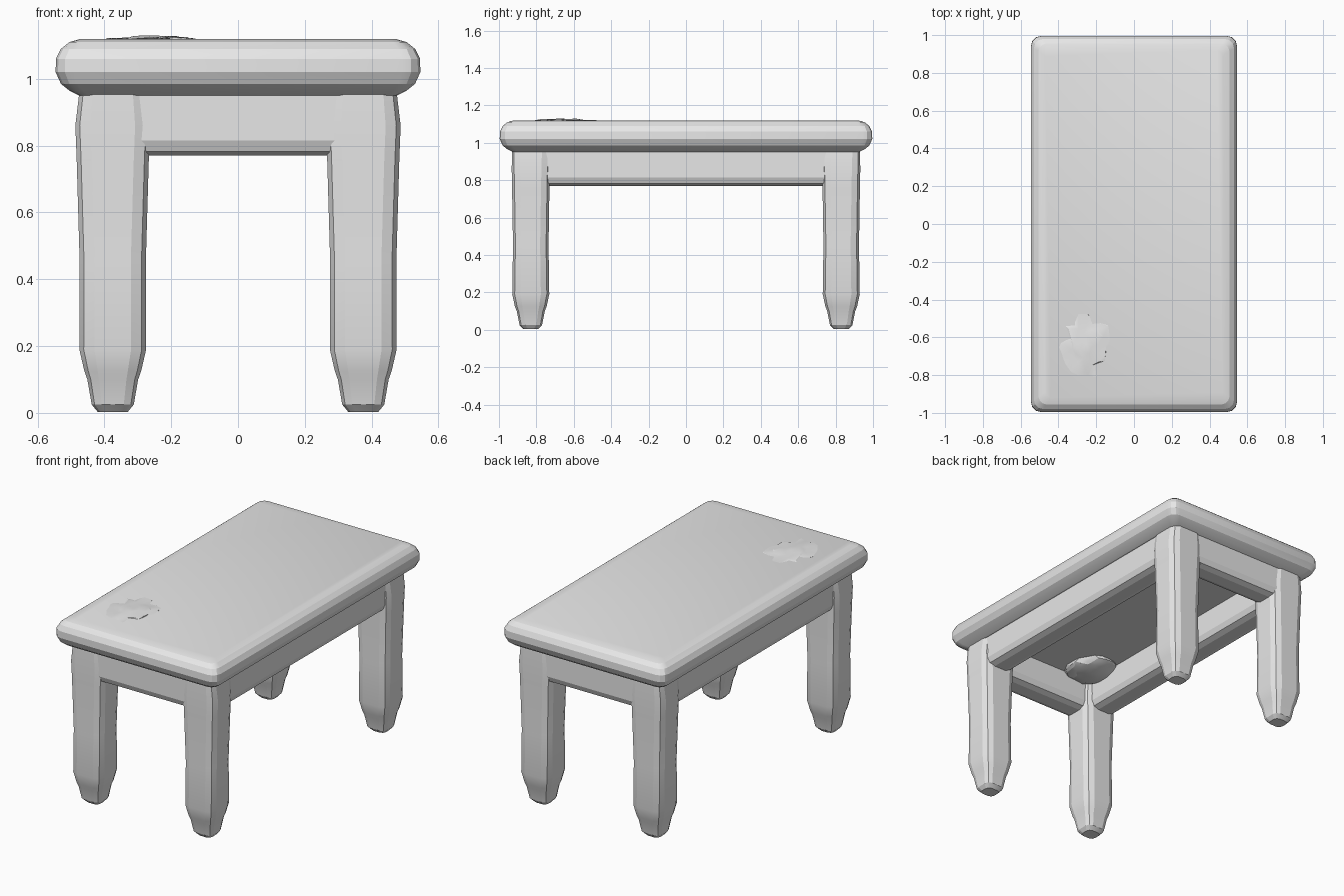
import bpy, bmesh, random
from math import cos, sin, pi
from mathutils import Vector

random.seed(4)
if "Cube" in bpy.data.objects:
    bpy.data.objects.remove(bpy.data.objects["Cube"])

grey = bpy.data.materials.new("plain_grey")
grey.use_nodes = True
grey.diffuse_color = (0.8, 0.8, 0.8, 1)
grey.node_tree.nodes["Principled BSDF"].inputs["Base Color"].default_value = (0.8, 0.8, 0.8, 1)


def finish(name, bm, angle=0.3):
    bmesh.ops.recalc_face_normals(bm, faces=bm.faces)
    mesh = bpy.data.meshes.new(name)
    bm.to_mesh(mesh)
    bm.free()
    mesh.materials.append(grey)
    obj = bpy.data.objects.new(name, mesh)
    bpy.context.collection.objects.link(obj)
    bpy.ops.object.select_all(action="DESELECT")
    obj.select_set(True)
    bpy.context.view_layer.objects.active = obj
    bpy.ops.object.shade_smooth_by_angle(angle=angle)
    return obj


def loft(name, rings, steps, centre=(0, 0)):
    """Stack rounded rectangles given as (z, half x, half y, corner radius)."""
    bm = bmesh.new()
    loops = []
    for z, hx, hy, r in rings:
        loop = []
        for q, (sx, sy) in enumerate([(1, 1), (-1, 1), (-1, -1), (1, -1)]):
            for i in range(steps + 1):
                a = (q + i / steps) * pi / 2
                loop.append(bm.verts.new((centre[0] + sx * (hx - r) + r * cos(a),
                                          centre[1] + sy * (hy - r) + r * sin(a), z)))
        loops.append(loop)
    for low, high in zip(loops, loops[1:]):
        for i in range(len(low)):
            j = (i + 1) % len(low)
            bm.faces.new((low[i], low[j], high[j], high[i]))
    bm.faces.new(loops[0])
    bm.faces.new(loops[-1])
    return finish(name, bm)


def rail(name, size, centre):
    bm = bmesh.new()
    bmesh.ops.create_cube(bm, size=1)
    bmesh.ops.scale(bm, vec=size, verts=bm.verts)
    bmesh.ops.translate(bm, vec=centre, verts=bm.verts)
    bottom = [e for e in bm.edges if all(v.co.z < centre[2] for v in e.verts)]
    bmesh.ops.bevel(bm, geom=bottom, offset=0.045, segments=2, profile=0.5, affect="EDGES")
    return finish(name, bm)


def lump(name, centre, size, jitter):
    bm = bmesh.new()
    bmesh.ops.create_icosphere(bm, subdivisions=3, radius=1)
    for v in bm.verts:
        v.co *= 1 + random.uniform(-jitter, jitter)
        v.co = Vector(centre) + v.co * Vector(size)
    return finish(name, bm)


# Table top with a bulging rounded rim
loft("table_top", [(0.95, 0.475, 0.925, 0.03), (0.965, 0.505, 0.955, 0.04),
                   (0.985, 0.53, 0.98, 0.05), (1.02, 0.546, 0.996, 0.055),
                   (1.06, 0.545, 0.995, 0.055), (1.09, 0.53, 0.98, 0.05),
                   (1.11, 0.505, 0.955, 0.04), (1.12, 0.47, 0.92, 0.03)], 3)

# Legs with a small shoulder and a tapered foot
leg = [(0.003, 0.045, 0.04, 0.025), (0.025, 0.063, 0.06, 0.03), (0.1, 0.076, 0.075, 0.035),
       (0.125, 0.085, 0.085, 0.04), (0.19, 0.1, 0.099, 0.045), (0.45, 0.099, 0.095, 0.045),
       (0.76, 0.108, 0.1, 0.045), (0.86, 0.112, 0.102, 0.045), (0.96, 0.1, 0.1, 0.04)]
for side, sx in (("right", -1), ("left", 1)):
    for end, sy in (("front", -1), ("back", 1)):
        loft(f"{end}_{side}_leg", leg, 2, (sx * 0.375, sy * 0.83))

# Apron rails between the legs, open underneath
for side, sx in (("right", -1), ("left", 1)):
    rail(f"{side}_rail", (0.165, 1.66, 0.19), (sx * 0.385, 0, 0.865))
for end, sy in (("front", -1), ("back", 1)):
    rail(f"{end}_rail", (0.75, 0.165, 0.19), (0, sy * 0.84, 0.865))

# Uneven patch on the top and the swelling beneath it
lump("top_patch", (-0.25, -0.64, 1.112), (0.14, 0.17, 0.016), 0.2)
lump("underside_swelling", (-0.22, -0.64, 0.95), (0.14, 0.16, 0.05), 0.06)
